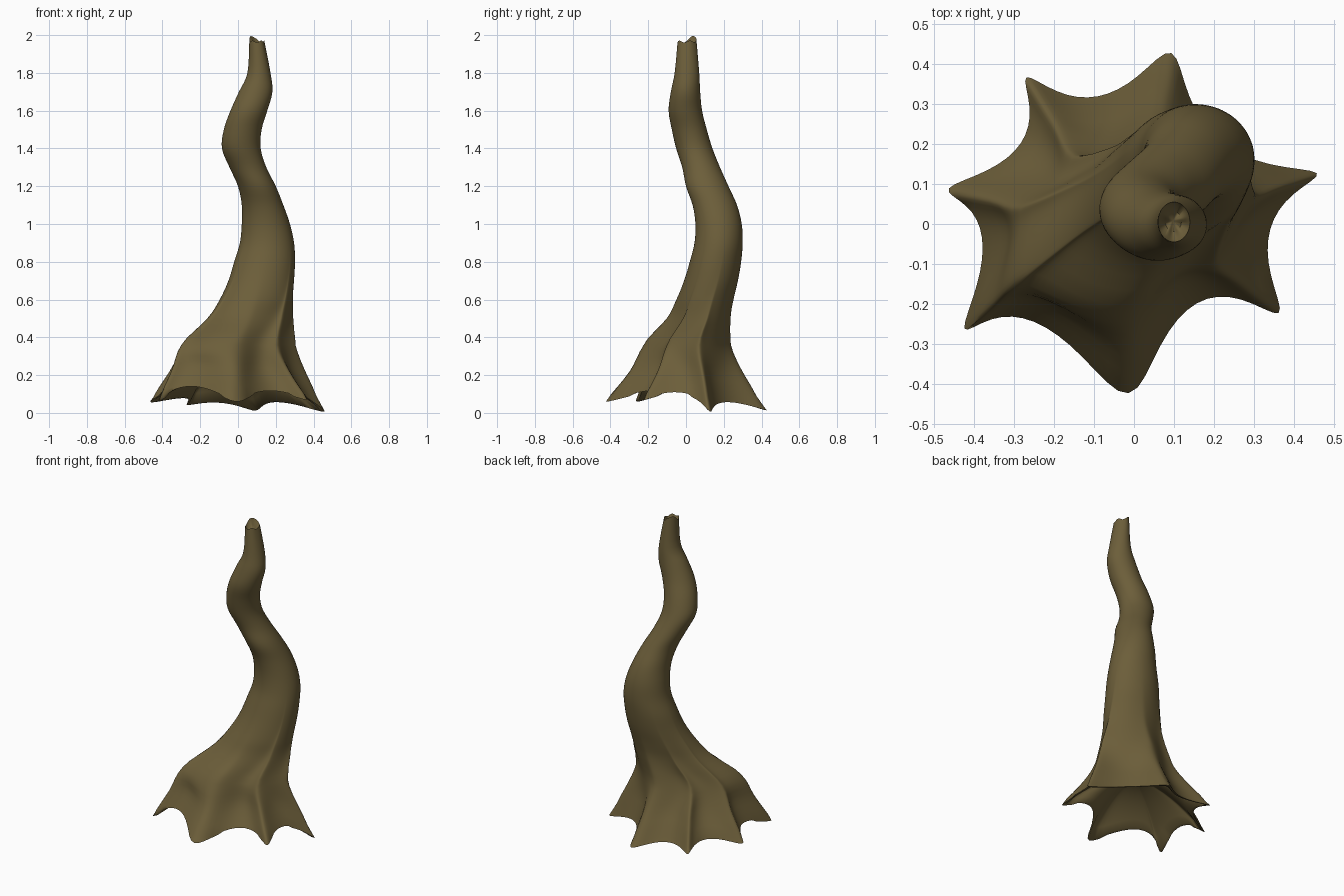
import bpy, bmesh, math
from mathutils import Vector

if "Cube" in bpy.data.objects:
    bpy.data.objects.remove(bpy.data.objects["Cube"])

# Trunk rings: z, min x, max x, min y, max y, root lobe strength, diagonal stretch
RINGS = [
    (1.97, .06, .14, -.045, .055, 0, 0), (1.80, .05, .172, -.06, .07, 0, 0),
    (1.70, .005, .182, -.08, .075, 0, 0), (1.60, -.04, .155, -.092, .085, 0, 0),
    (1.50, -.075, .125, -.075, .11, 0, 0), (1.40, -.085, .12, -.052, .14, 0, 0),
    (1.30, -.045, .15, -.02, .18, 0, 0), (1.20, 0, .20, 0, .225, 0, 0),
    (1.10, .02, .24, .035, .27, 0, 0), (1.00, .02, .275, .05, .295, 0, 0),
    (.90, .01, .297, .045, .30, 0, 0), (.80, -.02, .302, .02, .292, .03, 0),
    (.70, -.05, .297, -.01, .275, .08, .02), (.60, -.095, .287, -.05, .25, .2, .05),
    (.50, -.155, .278, -.10, .23, .4, .1), (.36, -.275, .275, -.225, .228, .75, .14),
]
# Root tips, each followed by the arch between it and the next root
TIPS = [(.478, .128, -.01), (.10, .448, .005), (-.277, .376, .04), (-.475, .082, .05),
        (-.424, -.285, .045), (-.002, -.46, .045), (.372, -.248, .06)]
ARCHES = [(.21, .205, .07), (-.09, .314, .065), (-.278, .200, .09), (-.376, -.03, .12),
          (-.25, -.238, .145), (.155, -.19, .12), (.336, -.01, .11)]
SEG = 16


def rounded(vals, times):
    """Even out values around a closed loop."""
    n = len(vals)
    for _ in range(times):
        vals = [(vals[i - 1] + 2 * vals[i] + vals[(i + 1) % n]) / 4 for i in range(n)]
    return vals


def root_rim():
    """Star-shaped lower edge: an arc between each pair of root tips, rounded off."""
    pts = []
    grow = Vector((1.07, 1.07, 1))
    for i, arch in enumerate(ARCHES):
        a = Vector(TIPS[i]) * grow
        b = Vector(TIPS[(i + 1) % 7]) * grow
        c = 2 * Vector(arch) - (a + b) / 2
        for k in range(SEG):
            t = k / SEG
            pts.append(a * (1 - t) ** 2 + c * 2 * t * (1 - t) + b * t * t)
    return rounded(pts, 6)


def spline(p, steps):
    """Smooth curve through the points."""
    q = [p[0]] + p + [p[-1]]
    out = []
    for i in range(1, len(q) - 2):
        a, b, c, d = q[i - 1:i + 3]
        for k in range(steps):
            t = k / steps
            out.append(.5 * (2 * b + (c - a) * t + (2 * a - 5 * b + 4 * c - d) * t * t
                             + (3 * b - a - 3 * c + d) * t ** 3))
    return out + [p[-1]]


rim = root_rim()
n = len(rim)
lobes = rounded([e.xy.length / .39 - 1 for e in rim], 12)
columns = []
for edge, lobe in zip(rim, lobes):
    ang = math.atan2(edge.y, edge.x)
    keys = []
    for z, x0, x1, y0, y1, w, diag in RINGS:
        r = 1 + w * lobe + diag * math.sin(2 * ang)
        keys.append(Vector(((x0 + x1) / 2 + (x1 - x0) / 2 * r * math.cos(ang),
                            (y0 + y1) / 2 + (y1 - y0) / 2 * r * math.sin(ang), z)))
    # broken, jagged top
    keys[0].z += .032 * max(0, math.cos(ang - 2.3)) ** 5 + .005 * math.sin(5 * ang) - .004
    # concave flare just above the roots, pinched further in the valleys
    knee = keys[-1].lerp(edge, .5)
    pinch = .95 + .25 * max(-.3, min(.15, lobe))
    keys.append(Vector((knee.x * pinch, knee.y * pinch, knee.z)))
    columns.append(spline(keys + [edge], 4))
levels = [list(ring) for ring in zip(*columns)]

# Ease the ridges: round each ring less and less towards the rim
for k in range(len(levels) - 9, len(levels) - 1):
    levels[k] = rounded(levels[k], len(levels) - 1 - k)


def shrunk(ring, f, dz):
    mid = sum(ring, Vector()) / n
    return [Vector((mid.x + (p.x - mid.x) * f, mid.y + (p.y - mid.y) * f, p.z + dz)) for p in ring]


# Full sequence: broken top hollow, outside, then the domed hollow under the roots
top = levels[0]
sequence = [shrunk(top, .5, -.035), shrunk(top, .9, -.012)] + levels
for k in range(9):
    s = k / 9
    f = .95 * (1 - s)
    sequence.append([Vector((p.x * f, p.y * f, p.z + .005 + (.28 - p.z) * (1 - (1 - s) ** 2)))
                     for p in rim])

bm = bmesh.new()
loops = [[bm.verts.new((p.x, p.y, max(0, p.z - .01 if p.z < .1 else p.z))) for p in ring]
         for ring in sequence]
for a, b in zip(loops, loops[1:]):
    for i in range(n):
        j = (i + 1) % n
        bm.faces.new((a[i], b[i], b[j], a[j]))
for ring in (loops[0], loops[-1]):
    mid = bm.verts.new(sum((v.co for v in ring), Vector()) / n)
    for i in range(n):
        bm.faces.new((ring[i], ring[(i + 1) % n], mid))
bmesh.ops.recalc_face_normals(bm, faces=bm.faces)

mesh = bpy.data.meshes.new("twisted_trunk")
bm.to_mesh(mesh)
bm.free()
trunk = bpy.data.objects.new("twisted_trunk", mesh)
bpy.context.collection.objects.link(trunk)

bark = bpy.data.materials.new("olive_brown_bark")
bark.diffuse_color = (.15, .112, .042, 1)
bark.use_nodes = True
bark.node_tree.nodes["Principled BSDF"].inputs["Base Color"].default_value = bark.diffuse_color
mesh.materials.append(bark)

bpy.context.view_layer.objects.active = trunk
trunk.select_set(True)
bpy.ops.object.shade_smooth_by_angle(angle=math.radians(60))
